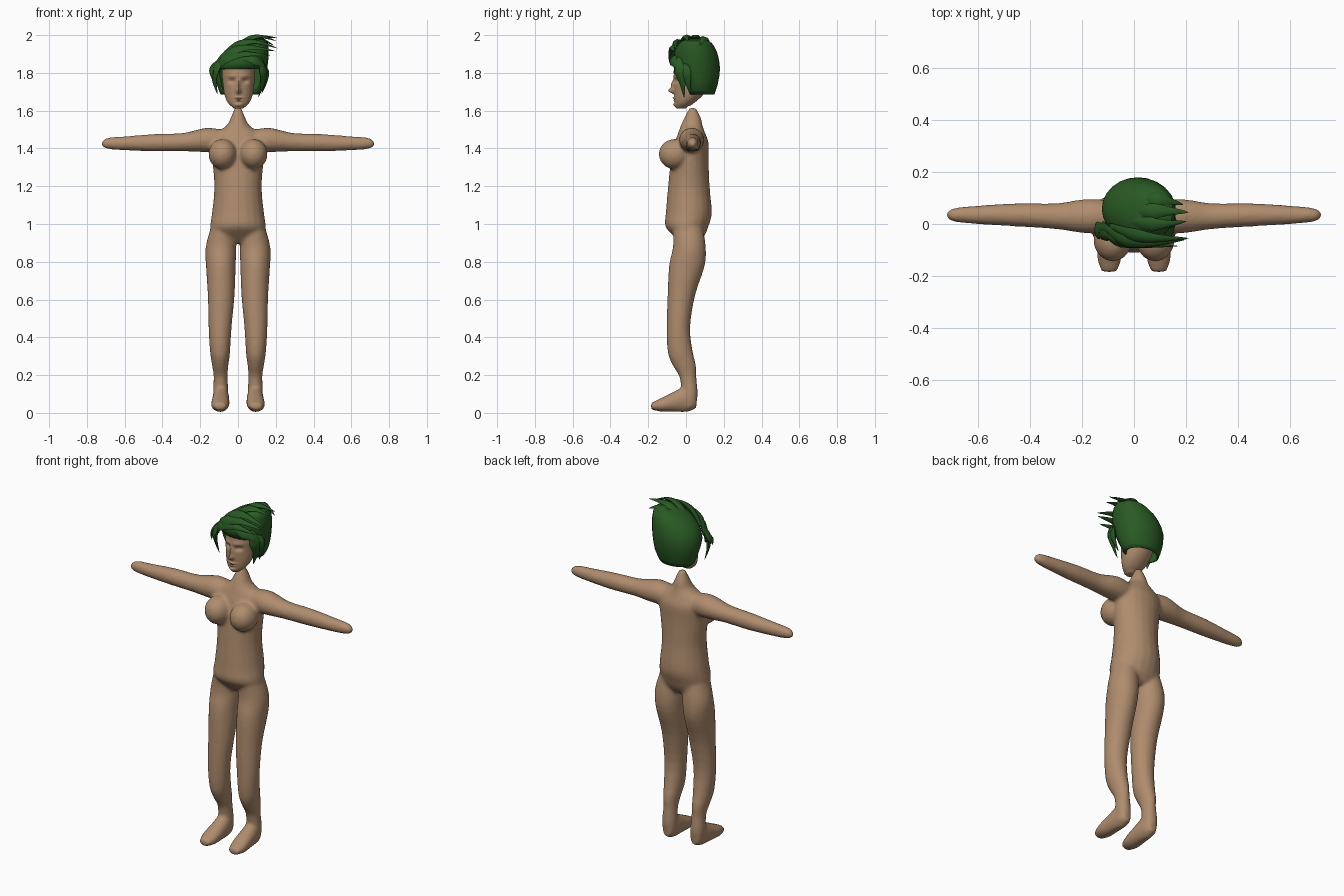
import bpy
import bmesh
from math import cos, sin, pi, exp
from mathutils import Vector

if "Cube" in bpy.data.objects:
    bpy.data.objects.remove(bpy.data.objects["Cube"], do_unlink=True)


def material(name, colour):
    mat = bpy.data.materials.new(name)
    mat.use_nodes = True
    mat.diffuse_color = colour
    mat.node_tree.nodes["Principled BSDF"].inputs["Base Color"].default_value = colour
    return mat


skin = material("warm skin", (0.43, 0.265, 0.155, 1))
green = material("dark green hair", (0.022, 0.1, 0.017, 1))


def refine(rows, steps):
    """Smoothly interpolate between rows of numbers."""
    rows = [Vector(r) for r in rows]
    out = []
    for i in range(len(rows) - 1):
        a, b = rows[max(i - 1, 0)], rows[i]
        c, d = rows[i + 1], rows[min(i + 2, len(rows) - 1)]
        for s in range(steps):
            t = s / steps
            out.append(b + (c - a) * (t / 2)
                       + (a * 2 - b * 5 + c * 4 - d) * (t * t / 2)
                       + (b * 3 - a - c * 3 + d) * (t ** 3 / 2))
    return out + [rows[-1]]


def skin_rings(bm, rings, capped=True):
    """Bridge rings of points with quads and close the ends."""
    loops = [[bm.verts.new(p) for p in ring] for ring in rings]
    n = len(loops[0])
    for low, high in zip(loops, loops[1:]):
        for i in range(n):
            j = (i + 1) % n
            bm.faces.new((low[i], low[j], high[j], high[i]))
    if capped:
        bm.faces.new(loops[0])
        bm.faces.new(loops[-1])


def finish(bm, name, mat, angle):
    bmesh.ops.recalc_face_normals(bm, faces=bm.faces[:])
    mesh = bpy.data.meshes.new(name)
    bm.to_mesh(mesh)
    bm.free()
    mesh.materials.append(mat)
    obj = bpy.data.objects.new(name, mesh)
    bpy.context.collection.objects.link(obj)
    bpy.ops.object.select_all(action="DESELECT")
    obj.select_set(True)
    bpy.context.view_layer.objects.active = obj
    bpy.ops.object.shade_smooth_by_angle(angle=angle)
    return obj


def loft(bm, axis, rows, steps=3, sides=20, side=1, capped=True):
    """Elliptical sections along an axis: position, two centres, two radii."""
    rings = []
    for t, cu, cv, ru, rv in refine(rows, steps):
        ring = []
        for i in range(sides):
            a = 2 * pi * i / sides
            u, v = cu + ru * cos(a), cv + rv * sin(a)
            p = {"x": (t, u, v), "y": (u, t, v), "z": (u, v, t)}[axis]
            ring.append((p[0] * side, p[1], p[2]))
        rings.append(ring)
    skin_rings(bm, rings, capped)


# Body: torso, arms, legs and feet, fused into one soft skin
TORSO = [(1.615, 0, .035, .018, .018), (1.56, 0, .035, .04, .045),
         (1.52, 0, .03, .062, .058), (1.48, 0, .03, .12, .072),
         (1.43, 0, .03, .145, .09), (1.34, 0, .02, .138, .1),
         (1.2, 0, .015, .125, .11), (1.06, 0, .015, .138, .122),
         (.99, 0, .005, .147, .115), (.94, 0, .015, .14, .085),
         (.9, 0, .02, .09, .05)]
ARM = [(.08, .03, 1.44, .06, .06), (.16, .03, 1.445, .067, .065),
       (.22, .03, 1.44, .062, .058), (.3, .03, 1.433, .05, .048),
       (.45, .035, 1.43, .045, .046), (.6, .035, 1.427, .036, .037),
       (.69, .035, 1.427, .027, .03), (.72, .035, 1.425, .014, .014)]
LEG = [(.98, .08, .01, .065, .08), (.88, .09, .018, .081, .087),
       (.78, .091, .005, .079, .095), (.62, .089, -.025, .071, .073),
       (.45, .095, -.04, .061, .062), (.32, .095, -.03, .053, .067),
       (.25, .094, -.008, .043, .062), (.19, .092, .01, .037, .045),
       (.1, .092, .02, .041, .043), (.03, .09, .015, .036, .037)]
FOOT = [(.055, .09, .06, .025, .035), (.01, .09, .075, .042, .07),
        (-.06, .092, .06, .047, .055), (-.13, .095, .043, .048, .037),
        (-.185, .095, .035, .03, .018)]

bm = bmesh.new()
loft(bm, "z", TORSO)
for side in (-1, 1):
    loft(bm, "x", ARM, side=side)
    loft(bm, "z", LEG, side=side)
    loft(bm, "y", FOOT, side=side)
    # Chest fullness
    ball = bmesh.ops.create_uvsphere(bm, u_segments=20, v_segments=12, radius=1)
    for v in ball["verts"]:
        v.co = Vector((v.co.x * .075 + side * .082, v.co.y * .085 - .06,
                       v.co.z * .08 + 1.37))
body = finish(bm, "body", skin, pi / 3)
remesh = body.modifiers.new("fuse", "REMESH")
remesh.mode = "VOXEL"
remesh.voxel_size = .009
remesh.use_smooth_shade = True
relax = body.modifiers.new("relax", "SMOOTH")
relax.factor = .5
relax.iterations = 8

# Head: smooth skull, with the face pushed and pulled on its front half
HEAD = [(1.612, .003, -.025, .025, .025), (1.64, .003, -.008, .055, .05),
        (1.68, .003, .013, .073, .074), (1.74, .003, .035, .083, .098),
        (1.8, .003, .045, .088, .108), (1.86, .003, .05, .083, .105),
        (1.91, .003, .05, .058, .075), (1.93, .003, .05, .02, .03)]
# Each feature: offset from the middle, height, spread across, spread up, depth
FACE = [(0, 1.705, .011, .013, -.03), (0, 1.735, .009, .025, -.017),
        (.035, 1.757, .017, .011, .017), (.035, 1.785, .03, .009, -.006),
        (0, 1.667, .022, .005, -.011), (0, 1.654, .018, .005, -.009),
        (0, 1.66, .024, .002, .006), (0, 1.63, .02, .01, -.012)]
bm = bmesh.new()
loft(bm, "z", HEAD, steps=8, sides=64)
for v in bm.verts:
    if v.co.y < .02:
        x, z = abs(v.co.x - .003), v.co.z
        v.co.y += sum(d * exp(-((x - fx) / sx) ** 2 - ((z - fz) / sz) ** 2)
                      for fx, fz, sx, sz, d in FACE)
finish(bm, "head", skin, pi / 3)

# Hair cap: leaning shell with an opening for the face
CAP = [(1.685, .008, .075, .1, .075), (1.74, .013, .068, .125, .1),
       (1.82, .015, .058, .139, .122), (1.89, .033, .052, .129, .118),
       (1.94, .06, .05, .1, .1), (1.97, .085, .05, .066, .07),
       (1.98, .09, .05, .02, .02)]
bm = bmesh.new()
loft(bm, "z", CAP, steps=2, sides=24, capped=False)
bmesh.ops.holes_fill(bm, edges=[e for e in bm.edges if e.is_boundary
                                and e.verts[0].co.z > 1.9])
opening = [f for f in bm.faces
           if f.calc_center_median().y < .015 and f.calc_center_median().z < 1.83]
bmesh.ops.delete(bm, geom=opening, context="FACES")
cap = finish(bm, "hair_cap", green, pi / 5)
shell = cap.modifiers.new("thickness", "SOLIDIFY")
shell.thickness = .01
shell.offset = -1


def lock(bm, path, width, thick=.5):
    """Flattened strand that swells and then tapers to a tip."""
    pts = refine(path, 4)
    middle = Vector((.01, .05, 1.8))
    rings = []
    for i, p in enumerate(pts):
        t = i / (len(pts) - 1)
        run = (pts[min(i + 1, len(pts) - 1)] - pts[max(i - 1, 0)]).normalized()
        across = run.cross(p - middle).normalized()
        out = across.cross(run)
        w = width * (.45 + 1.3 * t if t < .4 else .97 * (1 - t) / .6) + .0008
        rings.append([p + across * w * cos(k * pi / 3) + out * w * thick * sin(k * pi / 3)
                      for k in range(6)])
    skin_rings(bm, rings)


# Fringe swept over the brow, spikes off the crown, and locks beside the face
LOCKS = [
    ("fringe", .034, [(-.125, -.01, 1.8), (-.07, -.062, 1.872), (.03, -.08, 1.9), (.17, -.085, 1.89)]),
    ("fringe", .034, [(-.12, .0, 1.84), (-.05, -.06, 1.905), (.06, -.075, 1.935), (.2, -.06, 1.915)]),
    ("fringe", .032, [(-.09, -.01, 1.88), (-.01, -.04, 1.945), (.09, -.055, 1.965), (.21, -.055, 1.93)]),
    ("fringe", .03, [(.02, -.06, 1.88), (.08, -.07, 1.87), (.13, -.05, 1.84), (.15, -.04, 1.79)]),
    ("crown", .03, [(-.03, .02, 1.93), (.05, .0, 1.975), (.12, .0, 1.992), (.2, .01, 1.97)]),
    ("crown", .032, [(-.02, .06, 1.93), (.06, .05, 1.98), (.13, .05, 1.992), (.21, .045, 1.985)]),
    ("crown", .03, [(.02, .1, 1.94), (.08, .1, 1.975), (.13, .09, 1.975), (.19, .075, 1.945)]),
    ("side", .035, [(-.08, -.045, 1.87), (-.118, -.04, 1.82), (-.125, -.03, 1.76), (-.108, -.02, 1.685)]),
    ("side", .03, [(-.09, -.03, 1.87), (-.13, -.015, 1.83), (-.14, -.045, 1.8), (-.135, -.05, 1.765)]),
    ("side", .035, [(.11, -.04, 1.88), (.132, -.035, 1.82), (.132, -.02, 1.75), (.108, -.01, 1.67)]),
    ("side", .028, [(.12, -.01, 1.86), (.148, .0, 1.81), (.145, .01, 1.75), (.125, .02, 1.69)]),
]
for group in ("fringe", "crown", "side"):
    bm = bmesh.new()
    for kind, width, path in LOCKS:
        if kind == group:
            lock(bm, path, width)
    finish(bm, group + "_locks", green, pi / 4)
